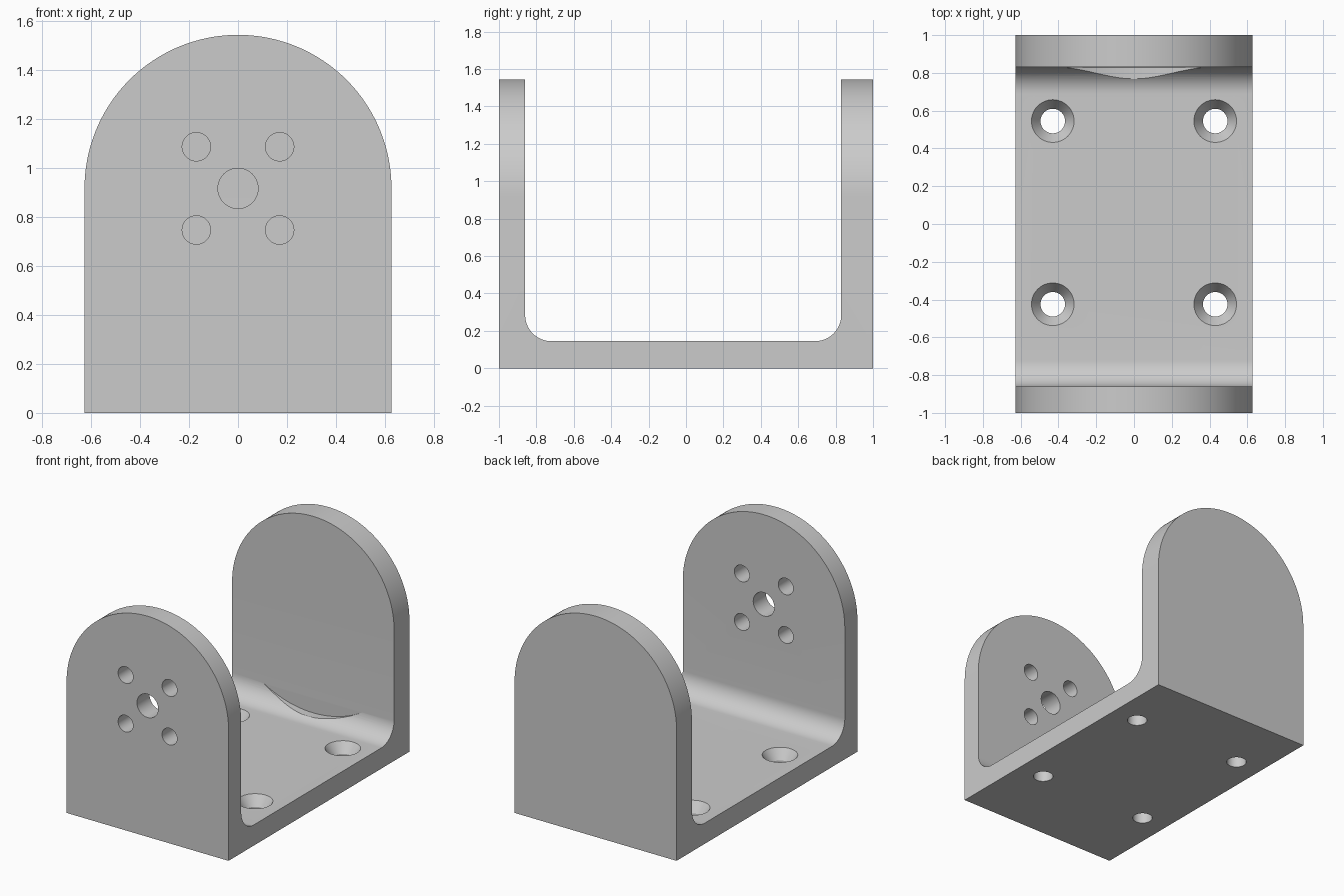
import bpy
import bmesh
from math import pi, sin, cos, radians
from mathutils import Vector, Matrix

if "Cube" in bpy.data.objects:
    bpy.data.objects.remove(bpy.data.objects["Cube"], do_unlink=True)

HALF_W, AXIS_Z = 0.627, 0.917      # half width, height of the pivot axis
FLOOR, FILLET = 0.145, 0.14        # floor thickness, inner corner radius
FRONT, BACK = -0.86, 0.83          # inner faces of the two walls
TOP = AXIS_Z + HALF_W

grey = bpy.data.materials.new("grey")
grey.use_nodes = True
grey.diffuse_color = (0.6, 0.6, 0.6, 1)
grey.node_tree.nodes["Principled BSDF"].inputs["Base Color"].default_value = grey.diffuse_color


def arc(cx, cz, r, start, end, n):
    steps = [radians(start + (end - start) * i / n) for i in range(n + 1)]
    return [(cx + r * cos(a), cz + r * sin(a)) for a in steps]


def new_object(name, bm):
    bmesh.ops.recalc_face_normals(bm, faces=bm.faces)
    mesh = bpy.data.meshes.new(name)
    bm.to_mesh(mesh)
    bm.free()
    mesh.materials.append(grey)
    obj = bpy.data.objects.new(name, mesh)
    bpy.context.collection.objects.link(obj)
    return obj


def prism(name, points, axis, start, end):
    """Extrude a closed outline along x or y."""
    place = (lambda a, b: (start, a, b)) if axis == "x" else (lambda a, b: (a, start, b))
    bm = bmesh.new()
    face = bm.faces.new([bm.verts.new(place(a, b)) for a, b in points])
    out = bmesh.ops.extrude_face_region(bm, geom=[face])
    move = Vector((end - start, 0, 0)) if axis == "x" else Vector((0, end - start, 0))
    bmesh.ops.translate(bm, vec=move, verts=[v for v in out["geom"] if isinstance(v, bmesh.types.BMVert)])
    return new_object(name, bm)


def lathe(name, profile, x, y):
    """Solid of revolution about a vertical axis."""
    bm = bmesh.new()
    n = 48
    rings = [[bm.verts.new((x + r * cos(2 * pi * i / n), y + r * sin(2 * pi * i / n), z))
              for i in range(n)] for r, z in profile]
    for low, high in zip(rings, rings[1:]):
        for i in range(n):
            j = (i + 1) % n
            bm.faces.new((low[i], low[j], high[j], high[i]))
    bm.faces.new(rings[0])
    bm.faces.new(rings[-1])
    return new_object(name, bm)


def combine(target, tool, operation):
    mod = target.modifiers.new(operation.lower(), "BOOLEAN")
    mod.operation, mod.solver, mod.object = operation, "EXACT", tool
    bpy.context.view_layer.objects.active = target
    bpy.ops.object.modifier_apply(modifier=mod.name)
    bpy.data.objects.remove(tool, do_unlink=True)


# U-shaped side profile with rounded inner corners
side = [(-1, 0), (1, 0), (1, TOP + 0.1), (BACK, TOP + 0.1)]
side += arc(BACK - FILLET, FLOOR + FILLET, FILLET, 0, -90, 16)
side += arc(FRONT + FILLET, FLOOR + FILLET, FILLET, -90, -180, 16)
side += [(FRONT, TOP + 0.1), (-1, TOP + 0.1)]
bracket = prism("u_bracket", side, "x", -0.8, 0.8)

# Arched outline of both walls
arch = [(-HALF_W, -0.2), (HALF_W, -0.2)] + arc(0, AXIS_Z, HALF_W, 0, 180, 80)
combine(bracket, prism("arch_cutter", arch, "y", -1.2, 1.2), "INTERSECT")

# Round clearance cut into the back corner
combine(bracket, prism("clearance_cutter", arc(0, AXIS_Z, 0.748, 0, 357, 119), "y", 0, BACK - 0.0005), "DIFFERENCE")

# Pivot hole and four fixing holes through the front wall
holes = [(0, 0, 0.082)] + [(sx * 0.17, sz * 0.17, 0.058) for sx in (-1, 1) for sz in (-1, 1)]
for x, z, r in holes:
    outline = arc(x, AXIS_Z + z, r, 0, 352.5, 47)
    combine(bracket, prism("hole_cutter", outline, "y", -1.1, -0.7), "DIFFERENCE")

# Countersunk screw holes in the floor
sink = [(0.065, -0.1), (0.065, FLOOR - 0.07), (0.113, FLOOR), (0.113, FLOOR + 0.05)]
for x in (-0.43, 0.43):
    for y in (-0.425, 0.545):
        combine(bracket, lathe("screw_cutter", sink, x, y), "DIFFERENCE")

bpy.ops.object.select_all(action="DESELECT")
bracket.select_set(True)
bpy.context.view_layer.objects.active = bracket
bpy.ops.object.shade_smooth_by_angle(angle=radians(30))
